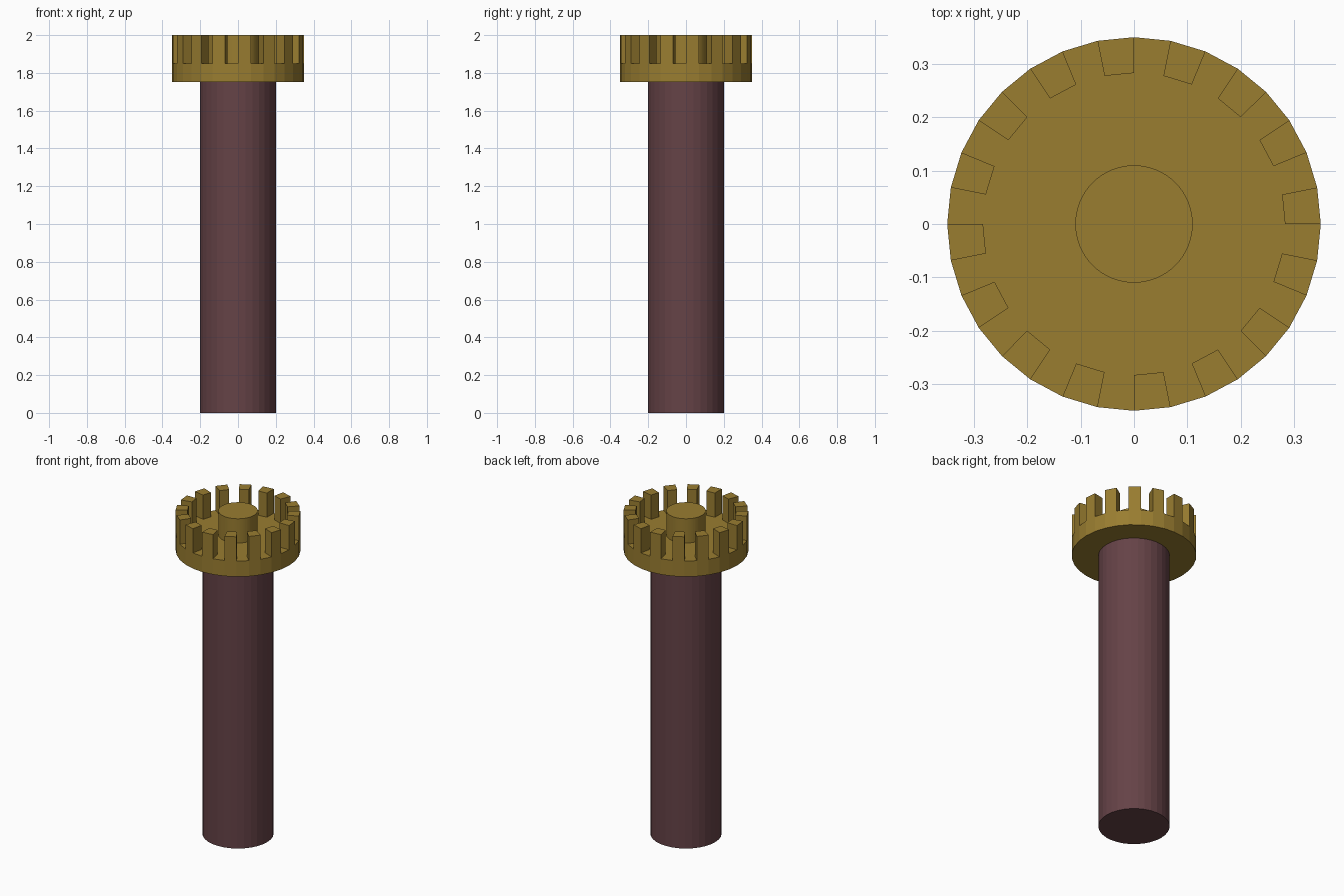
import bpy, bmesh
from math import cos, sin, tau

if "Cube" in bpy.data.objects:
    bpy.data.objects.remove(bpy.data.objects["Cube"])

SIDES = 32
R_OUT, R_IN, R_SHAFT, R_KNOB = 0.35, 0.283, 0.20, 0.11
Z_HEAD, Z_FLOOR, Z_TOP = 1.753, 1.85, 2.0


def material(name, color):
    mat = bpy.data.materials.new(name)
    mat.diffuse_color = (*color, 1)
    mat.use_nodes = True
    mat.node_tree.nodes["Principled BSDF"].inputs["Base Color"].default_value = mat.diffuse_color
    return mat


def finish(bm, name, mat):
    bmesh.ops.recalc_face_normals(bm, faces=bm.faces[:])
    mesh = bpy.data.meshes.new(name)
    bm.to_mesh(mesh)
    bm.free()
    mesh.materials.append(mat)
    obj = bpy.data.objects.new(name, mesh)
    bpy.context.collection.objects.link(obj)
    return obj


def ring(bm, radius, z, sides):
    return [bm.verts.new((radius * cos(tau * i / sides), radius * sin(tau * i / sides), z))
            for i in range(sides)]


def bridge(bm, a, b):
    n = len(a)
    return [bm.faces.new((a[i], a[(i + 1) % n], b[(i + 1) % n], b[i])) for i in range(n)]


def cylinder(name, radius, z0, z1, sides, mat):
    bm = bmesh.new()
    low, high = ring(bm, radius, z0, sides), ring(bm, radius, z1, sides)
    bridge(bm, low, high)
    bm.faces.new(low)
    bm.faces.new(high)
    return finish(bm, name, mat)


gold = material("gold", (0.32, 0.205, 0.03))
maroon = material("maroon", (0.13, 0.055, 0.062))

# Shaft
shaft = cylinder("shaft", R_SHAFT, 0, Z_HEAD, SIDES, maroon)

# Crown: disc whose every second rim face is extruded up into a tooth
bm = bmesh.new()
low = ring(bm, R_OUT, Z_HEAD, SIDES)
rim = ring(bm, R_OUT, Z_FLOOR, SIDES)
inner = ring(bm, R_IN, Z_FLOOR, SIDES)
bridge(bm, low, rim)
rim_faces = bridge(bm, rim, inner)
bm.faces.new(low)
bm.faces.new(inner)
bmesh.ops.recalc_face_normals(bm, faces=bm.faces[:])
teeth = bmesh.ops.extrude_discrete_faces(bm, faces=rim_faces[::2])["faces"]
for face in teeth:
    bmesh.ops.translate(bm, verts=face.verts, vec=(0, 0, Z_TOP - Z_FLOOR))
crown = finish(bm, "toothed_crown", gold)

# Central knob
knob = cylinder("centre_knob", R_KNOB, Z_FLOOR, Z_TOP, 64, gold)
